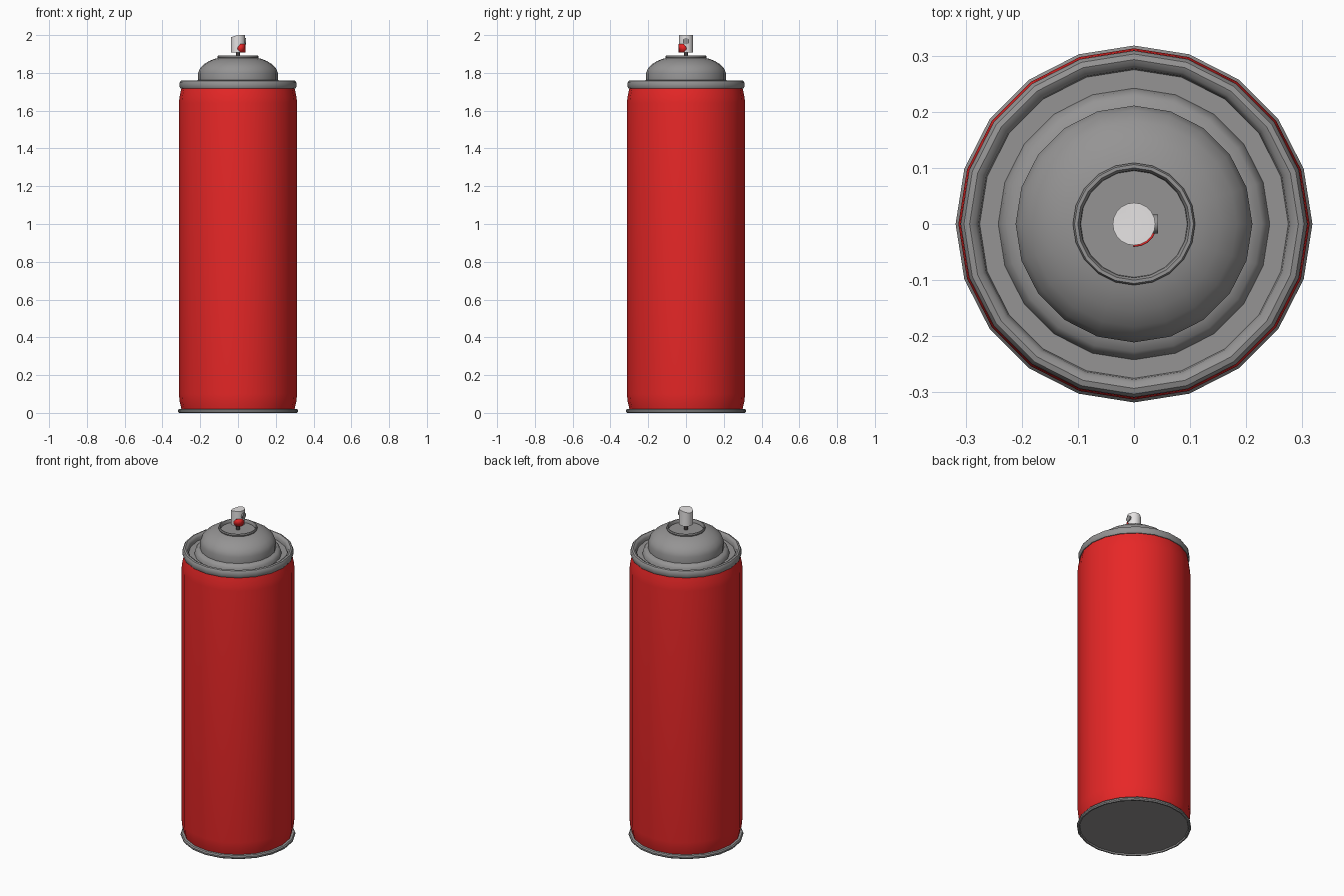
import bpy, bmesh, math
from mathutils import Vector

if "Cube" in bpy.data.objects:
    bpy.data.objects.remove(bpy.data.objects["Cube"])

def mat(name, c):
    m = bpy.data.materials.new(name)
    m.diffuse_color = (*c, 1)
    m.use_nodes = True
    m.node_tree.nodes["Principled BSDF"].inputs["Base Color"].default_value = m.diffuse_color
    return m

RED = mat("red paint", (0.8, 0.02, 0.02))
GREY = mat("grey metal", (0.3, 0.295, 0.295))
WHITE = mat("off white plastic", (0.78, 0.76, 0.76))
DARK = mat("dark stem", (0.06, 0.05, 0.05))

def finish(bm, name, material, angle=35):
    bmesh.ops.recalc_face_normals(bm, faces=bm.faces)
    me = bpy.data.meshes.new(name)
    bm.to_mesh(me)
    bm.free()
    me.materials.append(material)
    ob = bpy.data.objects.new(name, me)
    bpy.context.collection.objects.link(ob)
    bpy.ops.object.select_all(action='DESELECT')
    ob.select_set(True)
    bpy.context.view_layer.objects.active = ob
    bpy.ops.object.shade_smooth_by_angle(angle=math.radians(angle))
    return ob

def lathe(name, profile, material, n=20, angle=35, top=None):
    """Revolve (radius, z) points; radius 0 closes to a pole."""
    bm = bmesh.new()
    rings = []
    for r, z in profile:
        if r == 0:
            rings.append([bm.verts.new((0, 0, z))])
        else:
            rings.append([bm.verts.new((r * math.cos(2 * math.pi * i / n),
                                        r * math.sin(2 * math.pi * i / n), z)) for i in range(n)])
    for a, b in zip(rings, rings[1:]):
        for i in range(n):
            j = (i + 1) % n
            q = [a[i % len(a)], a[j % len(a)], b[j % len(b)], b[i % len(b)]]
            bm.faces.new(list(dict.fromkeys(q)))
    if top:
        for v in bm.verts:
            v.co.z = top(v.co)
    return finish(bm, name, material, angle)

# painted can body with rounded shoulders
lathe("can_body", [(0.298, 0.012), (0.303, 0.035), (0.309, 0.06), (0.313, 0.10),
                   (0.313, 1.64), (0.310, 1.67), (0.304, 1.70), (0.297, 1.73)], RED)

# bottom rim with slightly recessed base
lathe("base_rim", [(0.298, 0.022), (0.313, 0.021), (0.318, 0.014), (0.318, 0.006), (0.313, 0),
                   (0.305, 0), (0.302, 0.008), (0, 0.008)], GREY)

# rolled top rim, floor, cove and domed lid with its valve cup
lathe("lid", [(0.295, 1.716), (0.304, 1.717), (0.309, 1.726), (0.309, 1.748), (0.303, 1.758),
              (0.293, 1.761), (0.283, 1.756), (0.277, 1.745), (0.275, 1.728),
              (0.242, 1.728), (0.238, 1.745), (0.228, 1.757), (0.211, 1.762),
              (0.211, 1.800), (0.202, 1.823), (0.183, 1.844), (0.155, 1.862),
              (0.125, 1.874), (0.107, 1.878),
              (0.109, 1.885), (0.106, 1.892), (0.100, 1.892), (0.096, 1.885),
              (0.095, 1.874), (0, 1.874)], GREY)

# valve stem
lathe("valve_stem", [(0.011, 1.87), (0.011, 1.925)], DARK, 12)

# spray button, top dips slightly toward -x
lathe("spray_button", [(0, 1.908), (0.038, 1.908), (0.038, 1.999), (0, 2.0)], WHITE, 20,
      top=lambda c: c.z if c.z < 1.95 else 2.0 - 0.35 * max(0, -c.x - 0.004))

# nozzle disc on the +x side
bm = bmesh.new()
bmesh.ops.create_cone(bm, cap_ends=True, segments=12, radius1=0.017, radius2=0.017, depth=0.014)
for v in bm.verts:
    v.co = Vector((v.co.z + 0.036, v.co.x, v.co.y + 1.968))
finish(bm, "nozzle_orifice", GREY)

# red hexagonal mark wrapped on the front right of the button
bm = bmesh.new()
pairs = []
for deg, lo, hi in ((-92, 1.925, 1.935), (-72, 1.909, 1.952), (-54, 1.909, 1.954),
                    (-36, 1.909, 1.954), (-18, 1.909, 1.952), (2, 1.925, 1.935)):
    a = math.radians(deg)
    pairs.append([bm.verts.new((0.0395 * math.cos(a), 0.0395 * math.sin(a), z)) for z in (lo, hi)])
for p, q in zip(pairs, pairs[1:]):
    bm.faces.new((p[0], q[0], q[1], p[1]))
mark = finish(bm, "red_mark", RED)
sol = mark.modifiers.new("thickness", 'SOLIDIFY')
sol.thickness = 0.003
sol.offset = 0
